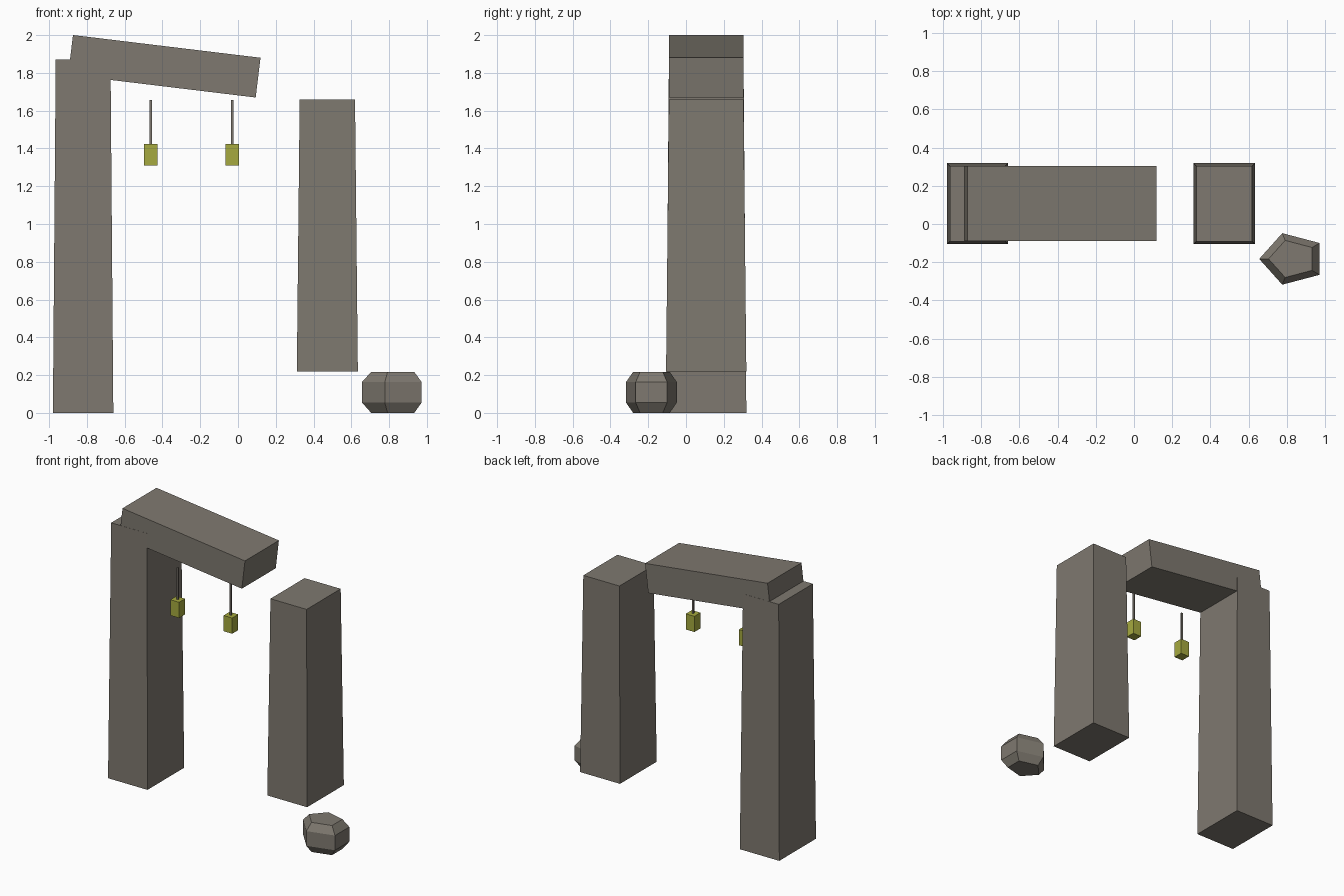
import bpy
import bmesh
import math
from mathutils import Matrix

cube = bpy.data.objects.get("Cube")
if cube:
    bpy.data.objects.remove(cube, do_unlink=True)


def make_material(name, color):
    mat = bpy.data.materials.new(name)
    mat.use_nodes = True
    mat.diffuse_color = color
    mat.node_tree.nodes["Principled BSDF"].inputs["Base Color"].default_value = color
    return mat


STONE = make_material("weathered stone", (0.21, 0.19, 0.16, 1))
GLOW = make_material("yellow lantern", (0.38, 0.40, 0.05, 1))


def finish(name, bm, mat, location=(0, 0, 0), tilt=0):
    bmesh.ops.recalc_face_normals(bm, faces=bm.faces)
    mesh = bpy.data.meshes.new(name)
    bm.to_mesh(mesh)
    bm.free()
    mesh.materials.append(mat)
    obj = bpy.data.objects.new(name, mesh)
    obj.location = location
    obj.rotation_euler.y = tilt
    bpy.context.collection.objects.link(obj)
    return obj


def block(name, mat, location, size, taper=0, tilt=0):
    """Box whose upper end is pulled in by taper on every side."""
    bm = bmesh.new()
    bmesh.ops.create_cube(bm, size=1, matrix=Matrix.Diagonal((*size, 1)))
    for v in bm.verts:
        if v.co.z > 0:
            v.co.x -= math.copysign(taper, v.co.x)
            v.co.y -= math.copysign(taper, v.co.y)
    return finish(name, bm, mat, location, tilt)


# Standing pillars, the second one broken short
block("tall_pillar", STONE, (-0.82, 0.107, 0.935), (0.32, 0.425, 1.87), 0.015)
block("short_pillar", STONE, (0.473, 0.107, 0.939), (0.323, 0.425, 1.44), 0.015)

# Slipped lintel
block("tilted_lintel", STONE, (-0.39, 0.107, 1.835), (1.0, 0.393, 0.212),
      tilt=math.radians(6.9))

# Hanging lanterns
for side, x in (("right", -0.462), ("left", -0.031)):
    block(side + "_lantern_rod", STONE, (x, -0.038, 1.54), (0.012, 0.012, 0.235))
    block(side + "_lantern", GLOW, (x, -0.038, 1.367), (0.07, 0.07, 0.115))

# Fallen five-sided boulder with chamfered rims
bm = bmesh.new()
rings = []
for z, radius in ((0, 0.126), (0.055, 0.175), (0.163, 0.175), (0.217, 0.126)):
    angles = [math.pi + math.tau * i / 5 for i in range(5)]
    rings.append([bm.verts.new((radius * math.cos(a), 0.81 * radius * math.sin(a), z))
                  for a in angles])
for low, high in zip(rings, rings[1:]):
    for i in range(5):
        j = (i + 1) % 5
        bm.faces.new((low[i], low[j], high[j], high[i]))
bm.faces.new(rings[0])
bm.faces.new(rings[-1])
finish("fallen_boulder", bm, STONE, (0.831, -0.183, 0))
